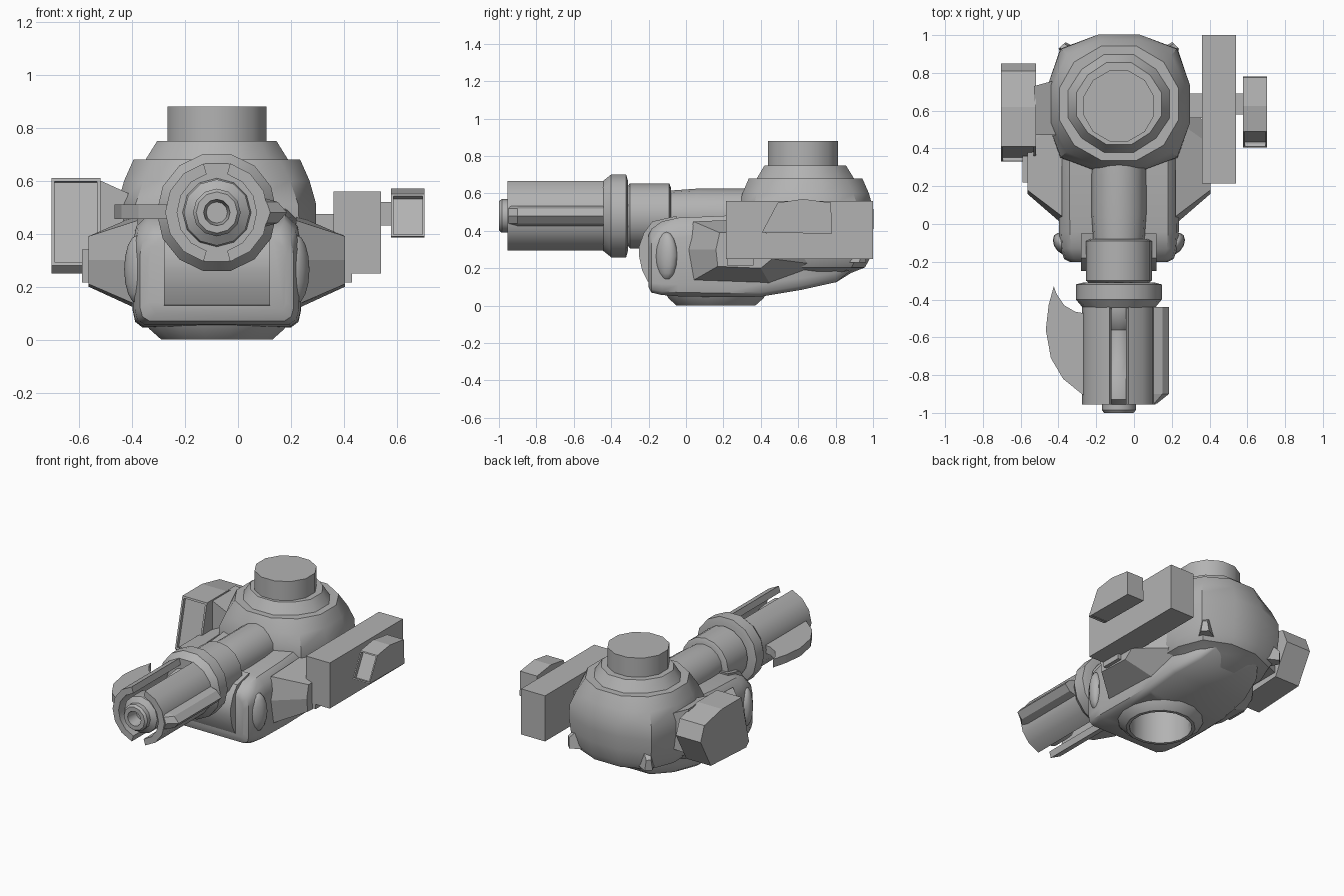
import bpy, bmesh, math
from mathutils import Vector

if "Cube" in bpy.data.objects:
    bpy.data.objects.remove(bpy.data.objects["Cube"])

CX = -0.08            # centre line of the turret
GZ = 0.48             # height of the gun axis

grey = bpy.data.materials.new("turret_grey")
grey.diffuse_color = (0.45, 0.45, 0.45, 1)
grey.use_nodes = True
grey.node_tree.nodes["Principled BSDF"].inputs["Base Color"].default_value = grey.diffuse_color


def make(name, bm, smooth=None):
    bmesh.ops.remove_doubles(bm, verts=bm.verts, dist=1e-5)
    bmesh.ops.recalc_face_normals(bm, faces=bm.faces)
    me = bpy.data.meshes.new(name)
    bm.to_mesh(me)
    bm.free()
    ob = bpy.data.objects.new(name, me)
    bpy.context.collection.objects.link(ob)
    me.materials.append(grey)
    if smooth:
        bpy.ops.object.select_all(action='DESELECT')
        ob.select_set(True)
        bpy.context.view_layer.objects.active = ob
        bpy.ops.object.shade_smooth_by_angle(angle=math.radians(smooth))
    return ob


def loft(name, rings, closed=False, caps=True, smooth=None):
    """Skin a list of equal-length point rings."""
    bm = bmesh.new()
    vs = [[bm.verts.new(p) for p in r] for r in rings]
    n = len(vs[0])
    pairs = list(zip(vs, vs[1:])) + ([(vs[-1], vs[0])] if closed else [])
    for a, b in pairs:
        for i in range(n):
            j = (i + 1) % n
            bm.faces.new((a[i], a[j], b[j], b[i]))
    if caps and not closed:
        bm.faces.new(vs[0])
        bm.faces.new(vs[-1])
    return make(name, bm, smooth)


def lathe_z(name, prof, cy, n=12, closed=False, caps=True, smooth=35):
    k = 1 / math.cos(math.pi / n)
    return loft(name, [[(CX + r * k * math.cos(a), cy + r * k * math.sin(a), z)
                        for a in [2 * math.pi * (i + .5) / n for i in range(n)]]
                       for r, z in prof], closed, caps, smooth)


def lathe_gun(name, prof, n=12, caps=True, closed=False):
    return loft(name, [[(CX + r * math.cos(a), y, GZ + r * math.sin(a))
                        for a in [2 * math.pi * i / n for i in range(n)]]
                       for r, y in prof], closed, caps, 35)


def slab_x(name, prof, x0, x1, smooth=None):
    """Side profile (y, z) extruded across x."""
    return loft(name, [[(x, y, z) for y, z in prof] for x in (x0, x1)], smooth=smooth)


def box(name, x, y, z):
    return slab_x(name, [(y[0], z[0]), (y[1], z[0]), (y[1], z[1]), (y[0], z[1])], *x)


def recess(ob, direction, border, depth):
    """Sink a framed opening into the face looking in one direction."""
    bm = bmesh.new()
    bm.from_mesh(ob.data)
    bm.normal_update()
    f = max(bm.faces, key=lambda q: q.normal.dot(Vector(direction)))
    nrm = f.normal.copy()
    bmesh.ops.inset_region(bm, faces=[f], thickness=border)
    r = bmesh.ops.extrude_face_region(bm, geom=[f])
    bmesh.ops.translate(bm, vec=-nrm * depth,
                        verts=[g for g in r['geom'] if isinstance(g, bmesh.types.BMVert)])
    if f.is_valid:
        bmesh.ops.delete(bm, geom=[f], context='FACES')
    bm.to_mesh(ob.data)
    bm.free()


# Squarish dome with bulging corners: (radius, height, corner bulge)
dome = [(.17, .125, 1.0), (.25, .175, 1.08), (.325, .205, 1.1), (.348, .25, 1.12),
        (.362, .34, 1.13), (.37, .43, 1.13), (.37, .51, 1.12), (.345, .60, 1.08),
        (.31, .68, 1.03), (.265, .68, 1), (.222, .75, 1), (.18, .75, 1)]
rings = []
for r, z, b in dome:
    q = [(1, .28), (.732 * b, .732 * b - .03), (.29, 1)]
    q += [(-u, v) for u, v in reversed(q)]
    q += [(-u, -v) for u, v in q]
    rings.append([(CX + 1.015 * r * u, .633 + r * v * (1 if v > 0 else .96), z) for u, v in q])
loft("dome", rings, smooth=35)
lathe_z("hatch_column", [(.187, .74), (.187, .88)], .625)

# Lower hull: rounded sections along y (y, half width, bottom, top)
sections = [(-.20, .26, .10, .38), (-.185, .29, .07, .41), (-.13, .31, .057, .45),
            (-.04, .317, .05, .47), (.20, .318, .045, .48), (.40, .318, .048, .50),
            (.62, .30, .085, .50), (.80, .24, .125, .46), (.885, .18, .19, .40)]
shape = [(-.88, 0), (.88, 0), (.97, .05), (1, .15), (1, .74), (.96, .90), (.82, 1),
         (-.82, 1), (-.96, .90), (-1, .74), (-1, .15), (-.97, .05)]
hull = loft("hull", [[(CX + u * w, y, a + v * (b - a)) for u, v in shape]
                     for y, w, a, b in sections], smooth=40)

# Open well under the hull, with the turret ring around it
cutter = lathe_z("well_cutter", [(.19, -.05), (.19, .22)], .16, 16)
cutter.hide_render = True
cutter.hide_viewport = True
cut = hull.modifiers.new("well", 'BOOLEAN')
cut.operation = 'DIFFERENCE'
cut.object = cutter
lathe_z("turret_ring", [(.27, .07), (.255, .04), (.21, 0), (.19, 0), (.19, .06)], .16, 16,
        closed=True)

# Curved gun mantlet in the hull front
slab_x("mantlet", [(-.10, .10), (-.205, .13), (-.235, .19), (-.25, .26), (-.25, .32),
                   (-.225, .39), (-.18, .45), (-.05, .48)], CX - .2, CX + .2, 40)

# Side sponsons, cheek bulges and rear studs, mirrored on the centre line
for s, side in ((-1, "left"), (1, "right")):
    inner = [(.0, .30), (.03, .13), (.45, .115), (.70, .22), (.80, .38), (.55, .47), (.04, .45)]
    outer = [(.16, .30), (.17, .21), (.40, .20), (.46, .25), (.47, .33), (.42, .39), (.18, .39)]
    loft(side + "_sponson", [[(CX + s * x, y, z) for y, z in p]
                             for x, p in ((.30, inner), (.485, outer))])
    box(side + "_sponson_plate", sorted((CX + s * .47, CX + s * .51)), (.22, .36), (.215, .34))
    bm = bmesh.new()
    bmesh.ops.create_uvsphere(bm, u_segments=12, v_segments=8, radius=1)
    for v in bm.verts:
        c = v.co
        v.co = (CX + s * (.30 + .05 * c.x), -.105 + .055 * c.y + .02 * c.x, .265 + .13 * c.z)
    make(side + "_cheek", bm, 40)
    a = Vector((s * .70, .71, 0))
    t = Vector((-a.y, a.x, 0))
    loft(side + "_rear_stud",
         [[Vector((CX, .64, z0)) + a * r + t * (w * u) + Vector((0, 0, h * v))
           for u, v in ((-1, -1), (1, -1), (.6, 1), (-.6, 1))]
          for r, w, h, z0 in ((.35, .05, .07, .30), (.43, .025, .035, .265))])

# Gun: recoil tube, sleeve and collar
lathe_gun("recoil_tube", [(.145, .42), (.145, .05), (.135, -.09)], 16)
lathe_gun("gun_sleeve", [(.15, -.08), (.174, -.09), (.174, -.30), (.16, -.31), (.13, -.33)], 16)
lathe_gun("gun_collar", [(.19, -.31), (.227, -.32), (.227, -.40), (.19, -.445), (.12, -.445)], 14)

# Barrel with a bored muzzle
lathe_gun("barrel", [(.13, -.44), (.125, -.50), (.075, -.56), (.075, -.72), (.125, -.82),
                     (.125, -.93), (.09, -.955), (.09, -.985), (.078, -1), (.05, -1), (.04, -.92)])

# Two shroud shells, slotted at top and bottom
for s, side in ((-1, "left"), (1, "right")):
    angs = [math.radians(-75 + 150 * i / 6) for i in range(7)]
    arc = [(.195 * math.cos(a), .192 * math.sin(a)) for a in angs]
    arc += [(.15 * math.cos(a), .15 * math.sin(a)) for a in reversed(angs)]
    bm = bmesh.new()
    ends = [[bm.verts.new((CX + s * u, y, GZ + v)) for u, v in arc] for y in (-.44, -.955)]
    for i in range(14):
        j = (i + 1) % 14
        bm.faces.new((ends[0][i], ends[0][j], ends[1][j], ends[1][i]))
    for e in ends:
        for i in range(6):
            bm.faces.new((e[i], e[i + 1], e[12 - i], e[13 - i]))
    make(side + "_shroud", bm, 35)

# Right fin and curved left blade on the shroud
fin = [(.08, -.06), (.15, -.04), (.185, 0), (.15, .04), (.08, .06)]
loft("right_fin", [[(.08 + (x - .08) * k, y, GZ + z) for x, z in fin]
                   for k, y in ((1, -.44), (1, -.90), (.4, -.95))])
blade = [(-.425, -.33), (-.452, -.43), (-.467, -.56), (-.44, -.71), (-.375, -.82), (-.27, -.905),
         (-.25, -.90), (-.25, -.475), (-.31, -.465), (-.37, -.43), (-.41, -.37)]
loft("left_blade", [[(x, y, z) for x, y in blade] for z in (.455, .51)])

# Right side: armour slab, mounting rods and sight box
box("right_mount", (.2, .37), (.56, .69), (.41, .475))
box("right_slab", (.36, .54), (.215, 1.0), (.25, .56))
box("sight_rod", (.53, .585), (.58, .69), (.43, .52))
sight = slab_x("sight_box", [(.405, .39), (.78, .385), (.775, .55), (.625, .57), (.49, .55)],
               .578, .705)
recess(sight, (0, -.9, .4), .012, .025)

# Left side: angled launcher with tapered mount
launcher = slab_x("launcher", [(.33, .28), (.36, .25), (.74, .27), (.85, .47), (.81, .57),
                               (.62, .61), (.41, .61)], -.705, -.52)
recess(launcher, (0, -1, .2), .018, .02)
loft("launcher_mount", [[(x, y, z) for y, z in ((a, c), (b, c), (b, d), (a, d))]
                        for x, a, b, c, d in ((-.53, .47, .73, .30, .605),
                                              (-.42, .47, .76, .32, .555),
                                              (-.30, .50, .76, .34, .52))])
